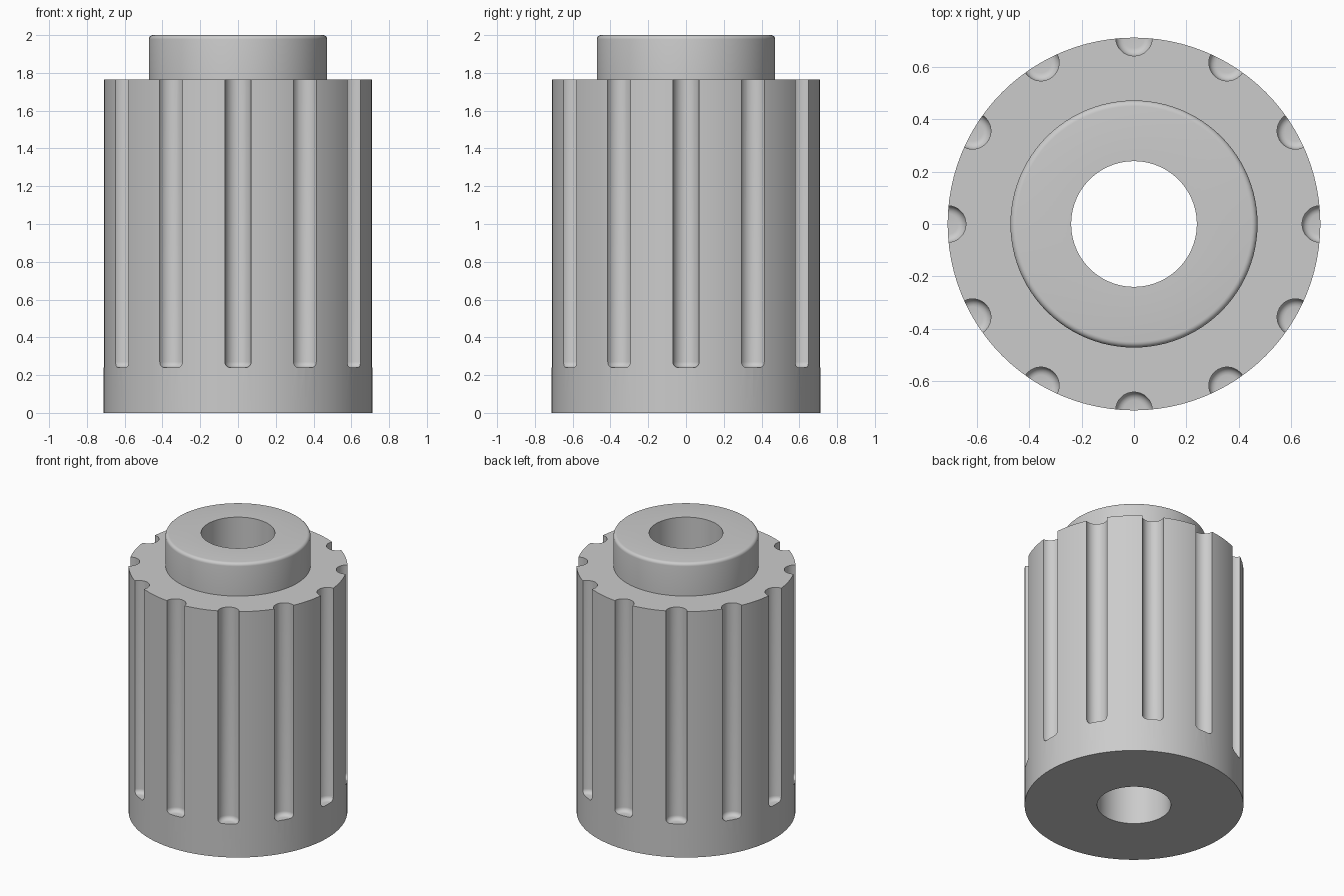
import bpy
import bmesh
from math import cos, sin, pi, radians
from mathutils import Matrix, Vector

cube = bpy.data.objects.get("Cube")
if cube:
    bpy.data.objects.remove(cube, do_unlink=True)

BODY_R, BOSS_R, BORE_R = 0.712, 0.472, 0.24
SHOULDER_Z, TOP_Z = 1.765, 2.0
GROOVES, GROOVE_R, GROOVE_Z = 12, 0.07, 0.24


def fillet(r, z, size, direction, steps=5):
    """Quarter-round (radius, height) points ending on the edge of a flat disc."""
    pts = []
    for i in range(steps + 1):
        a = i / steps * pi / 2
        pts.append((r - size + size * cos(a), z + direction * size * (sin(a) - 1)))
    return pts


def lathe(bm, profile, segments, closed):
    """Revolve a profile of (radius, height) points about z; return its vertices."""
    verts = [bm.verts.new((r, 0, z)) for r, z in profile]
    pairs = list(zip(verts, verts[1:]))
    if closed:
        pairs.append((verts[-1], verts[0]))
    edges = [bm.edges.new(p) for p in pairs]
    before = set(bm.verts) - set(verts)
    bmesh.ops.spin(bm, geom=verts + edges, cent=(0, 0, 0), axis=(0, 0, 1),
                   angle=2 * pi, steps=segments, use_merge=False)
    made = [v for v in bm.verts if v not in before]
    bmesh.ops.remove_doubles(bm, verts=made, dist=1e-5)
    return [v for v in bm.verts if v not in before]


def finish(bm, name):
    bmesh.ops.recalc_face_normals(bm, faces=bm.faces)
    mesh = bpy.data.meshes.new(name)
    bm.to_mesh(mesh)
    bm.free()
    obj = bpy.data.objects.new(name, mesh)
    bpy.context.collection.objects.link(obj)
    return obj


# Grey material
grey = bpy.data.materials.new("grey")
grey.use_nodes = True
colour = (0.6, 0.6, 0.6, 1)
grey.diffuse_color = colour
grey.node_tree.nodes["Principled BSDF"].inputs["Base Color"].default_value = colour

# Knob body with raised collar and through bore
bm = bmesh.new()
profile = [(BORE_R, 0), (BODY_R, 0), (BODY_R, SHOULDER_Z), (BOSS_R, SHOULDER_Z)]
profile += fillet(BOSS_R, TOP_Z, 0.022, 1)
profile += [(BORE_R, TOP_Z)]
lathe(bm, profile, 96, True)
body = finish(bm, "knob_body")
body.data.materials.append(grey)

# Round-ended cutters for the grip grooves
bm = bmesh.new()
groove = [(0, SHOULDER_Z + 0.1), (GROOVE_R, SHOULDER_Z + 0.1)]
groove += fillet(GROOVE_R, GROOVE_Z, 0.03, -1) + [(0, GROOVE_Z)]
for i in range(GROOVES):
    verts = lathe(bm, groove, 32, False)
    turn = Matrix.Rotation(i * 2 * pi / GROOVES, 4, 'Z')
    place = turn @ Matrix.Translation(Vector((BODY_R, 0, 0)))
    bmesh.ops.transform(bm, matrix=place, verts=verts)
cutter = finish(bm, "groove_cutter")
cutter.data.materials.append(grey)
cutter.hide_render = True

# Cut the grooves, then shade smooth with sharp edges
cut = body.modifiers.new("grip_grooves", 'BOOLEAN')
cut.operation = 'DIFFERENCE'
cut.solver = 'EXACT'
cut.object = cutter
bpy.ops.object.select_all(action='DESELECT')
body.select_set(True)
bpy.context.view_layer.objects.active = body
bpy.ops.object.modifier_apply(modifier=cut.name)
bpy.data.objects.remove(cutter, do_unlink=True)
bpy.ops.object.shade_smooth_by_angle(angle=radians(30))
